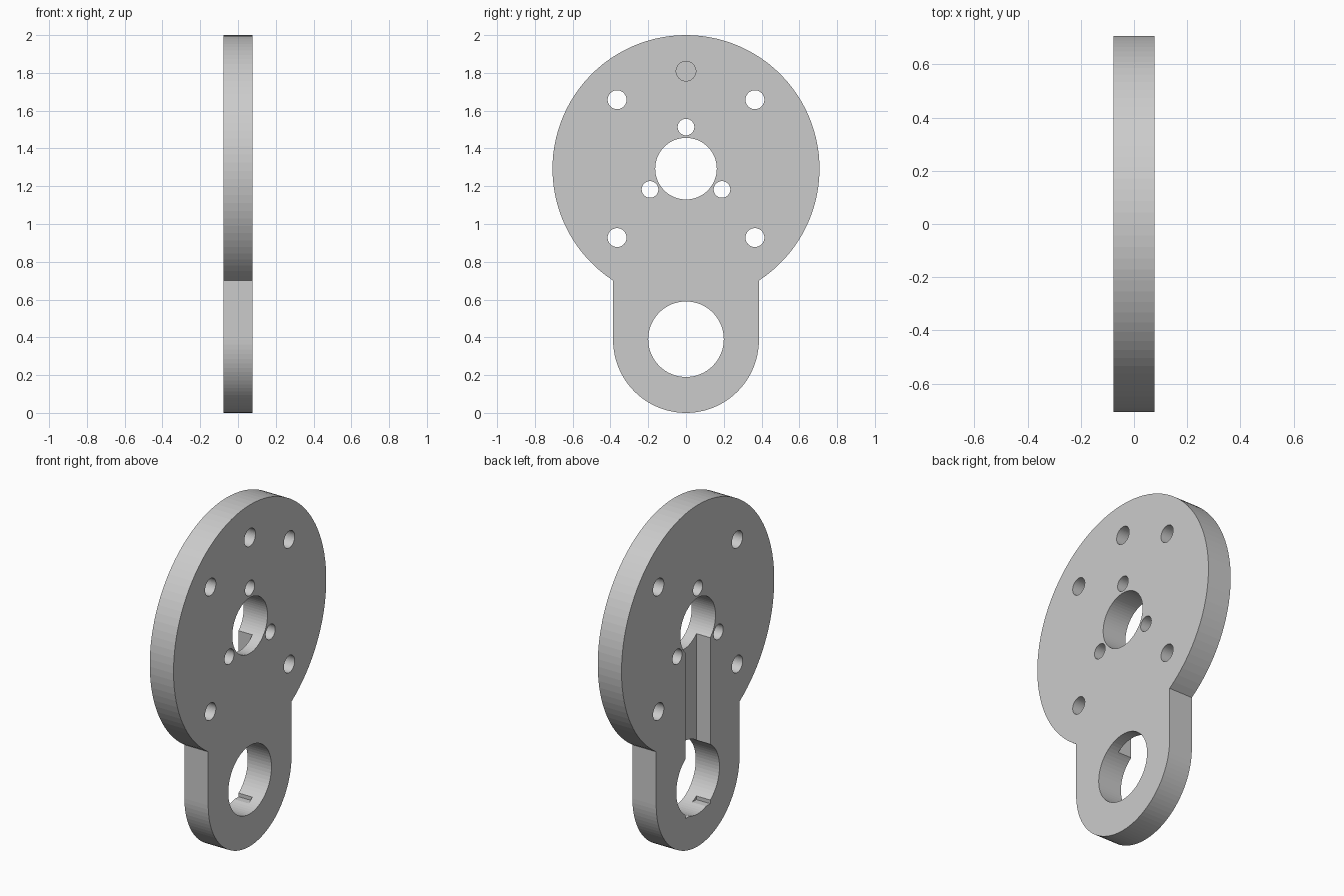
import bpy, bmesh
from math import pi, sin, cos, atan2, sqrt, radians
from mathutils import Matrix, Vector

if "Cube" in bpy.data.objects:
    bpy.data.objects.remove(bpy.data.objects["Cube"])

HALF = 0.077              # half plate thickness
DISC_R, DISC_Z = 0.707, 1.293
TAB_R = 0.386             # rounded tab, also its centre height

grey = bpy.data.materials.new("plain_grey")
grey.use_nodes = True
grey.diffuse_color = (0.6, 0.6, 0.6, 1)
grey.node_tree.nodes["Principled BSDF"].inputs["Base Color"].default_value = (0.6, 0.6, 0.6, 1)


def make_object(name, bm):
    bmesh.ops.recalc_face_normals(bm, faces=bm.faces)
    mesh = bpy.data.meshes.new(name)
    bm.to_mesh(mesh)
    bm.free()
    mesh.materials.append(grey)
    ob = bpy.data.objects.new(name, mesh)
    bpy.context.collection.objects.link(ob)
    return ob


def arc(r, z, start, end, n):
    angles = [start + (end - start) * i / n for i in range(n + 1)]
    return [(r * cos(a), z + r * sin(a)) for a in angles]


def cut(target, bm):
    cutter = make_object("cutter", bm)
    cutter.hide_render = True
    mod = target.modifiers.new("cut", 'BOOLEAN')
    mod.operation = 'DIFFERENCE'
    mod.solver = 'EXACT'
    mod.object = cutter
    bpy.context.view_layer.objects.active = target
    bpy.ops.object.modifier_apply(modifier=mod.name)
    bpy.data.objects.remove(cutter)


def drill(target, y, z, r, x0=-0.2, x1=0.2, n=48):
    bm = bmesh.new()
    place = Matrix.Translation(((x0 + x1) / 2, y, z)) @ Matrix.Rotation(pi / 2, 4, 'Y')
    bmesh.ops.create_cone(bm, cap_ends=True, segments=n, radius1=r, radius2=r,
                          depth=x1 - x0, matrix=place)
    cut(target, bm)


# Plate: large disc running into a rounded tab
a = atan2(-sqrt(DISC_R ** 2 - TAB_R ** 2), TAB_R)
outline = arc(DISC_R, DISC_Z, a, pi - a, 84) + arc(TAB_R, TAB_R, pi, 2 * pi, 48)
bm = bmesh.new()
face = bm.faces.new([bm.verts.new((-HALF, y, z)) for y, z in outline])
grown = bmesh.ops.extrude_face_region(bm, geom=[face])
bmesh.ops.translate(bm, vec=Vector((2 * HALF, 0, 0)),
                    verts=[v for v in grown["geom"] if isinstance(v, bmesh.types.BMVert)])
plate = make_object("mounting_plate", bm)

# Main bores in the disc and the tab
drill(plate, 0, DISC_Z, 0.163, n=64)
drill(plate, 0, 0.39, 0.2, n=64)

# Three small holes around the disc bore
for deg in (90, 210, 330):
    t = radians(deg)
    drill(plate, 0.22 * cos(t), DISC_Z + 0.22 * sin(t), 0.044)

# Four through holes on the outer ring, and a blind one at the top
for deg in (45, 135, 225, 315):
    t = radians(deg)
    drill(plate, 0.516 * cos(t), DISC_Z + 0.516 * sin(t), 0.05)
drill(plate, 0, DISC_Z + 0.516, 0.052, x0=HALF - 0.1)

# Groove joining the two bores on the left-hand... opposite face
low, high, depth = 0.205, DISC_Z, 0.09
x0, x1 = -0.2, -HALF + depth
bm = bmesh.new()
bmesh.ops.create_cube(bm, size=1, matrix=Matrix.Translation(((x0 + x1) / 2, 0, (low + high) / 2))
                      @ Matrix.Diagonal((x1 - x0, 0.23, high - low, 1)))
cut(plate, bm)
